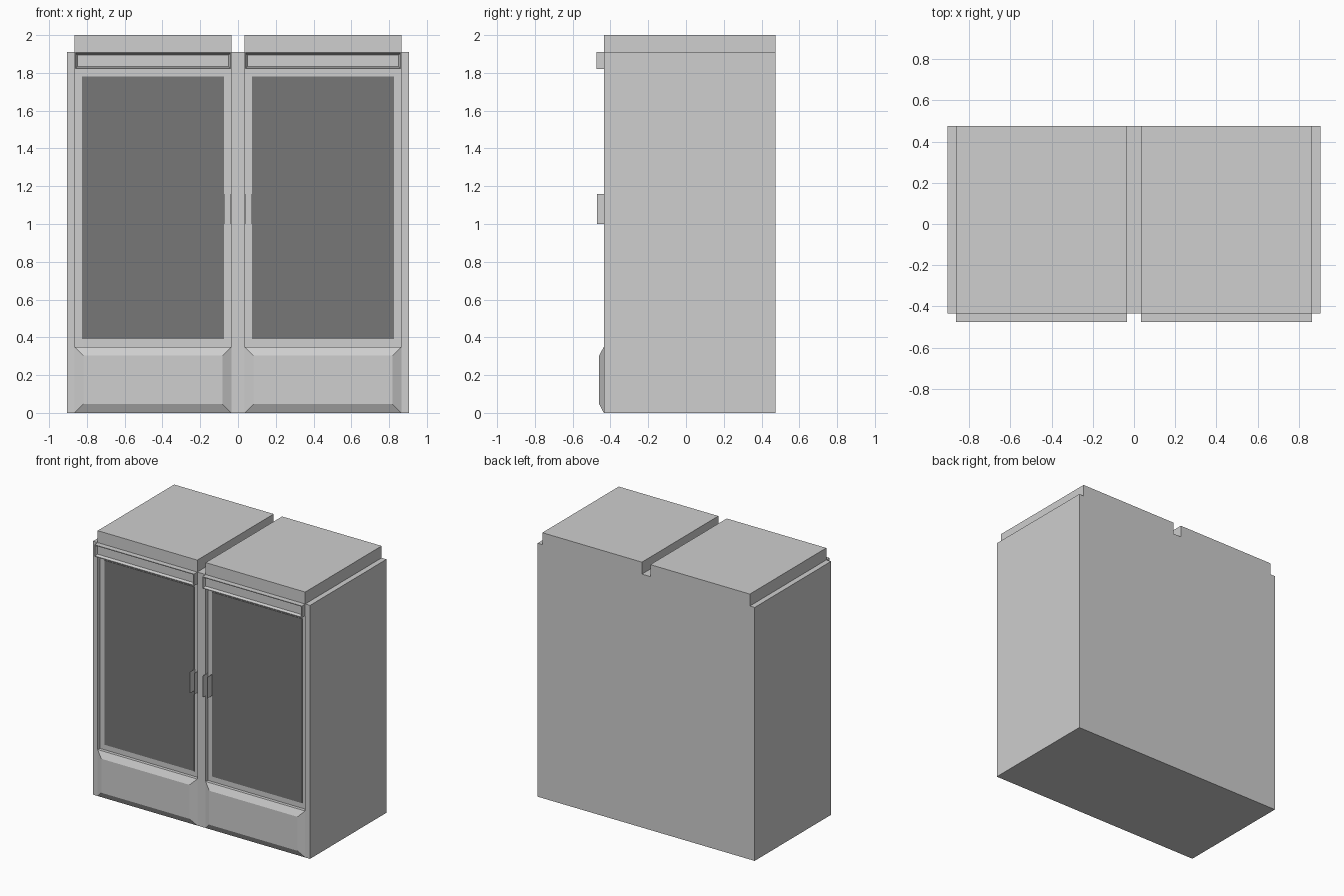
import bpy
import bmesh

cube = bpy.data.objects.get("Cube")
if cube:
    bpy.data.objects.remove(cube, do_unlink=True)


def make_material(name, value):
    mat = bpy.data.materials.new(name)
    mat.use_nodes = True
    colour = (value, value, value, 1)
    mat.diffuse_color = colour
    mat.node_tree.nodes["Principled BSDF"].inputs["Base Color"].default_value = colour
    return mat


GREY = make_material("light grey metal", 0.62)
DARK = make_material("dark grey glass", 0.185)

FRONT, BACK, RECESS = -0.435, 0.475, -0.41
TOP, SHOULDER, DOOR_TOP, DOOR_BOTTOM = 2.0, 1.91, 1.82, 0.35
INNER, OUTER, SIDE = 0.035, 0.865, 0.905


def box(name, xs, ys, zs, mat=GREY, edit=None):
    """Box between the given limits; edit may reshape its bmesh."""
    bm = bmesh.new()
    bmesh.ops.create_cube(bm, size=1)
    for v in bm.verts:
        v.co = [lim[0] if c < 0 else lim[1] for c, lim in zip(v.co, (xs, ys, zs))]
    if edit:
        bm.normal_update()
        edit(bm)
    bmesh.ops.recalc_face_normals(bm, faces=bm.faces)
    mesh = bpy.data.meshes.new(name)
    bm.to_mesh(mesh)
    bm.free()
    mesh.materials.append(mat)
    obj = bpy.data.objects.new(name, mesh)
    bpy.context.collection.objects.link(obj)
    return obj


def front_face(bm):
    return min(bm.faces, key=lambda f: f.normal.y)


def taper_front(bm):
    """Pull the front face in on all four sides."""
    face = front_face(bm)
    centre = face.calc_center_median()
    for v in face.verts:
        for axis in (0, 2):
            v.co[axis] += 0.047 if v.co[axis] < centre[axis] else -0.047


def recess_front(bm):
    """Narrow rim, then a sloping step down to a sunken panel."""
    face = front_face(bm)
    bmesh.ops.inset_region(bm, faces=[face], thickness=0.008)
    bmesh.ops.inset_region(bm, faces=[face], thickness=0.012, depth=-0.02)


# Carcass with both door openings cut in
carcass = box("cabinet_body", (-SIDE, SIDE), (FRONT, BACK), (0, SHOULDER))

for side, label in ((-1, "right"), (1, "left")):
    def span(a, b):
        return sorted((side * a, side * b))

    cutter = box("door_cutter", span(INNER, OUTER), (FRONT - 0.1, RECESS),
                 (DOOR_BOTTOM, DOOR_TOP))
    cutter.hide_render = True
    mod = carcass.modifiers.new("door_opening", "BOOLEAN")
    mod.object = cutter
    mod.operation = "DIFFERENCE"
    mod.solver = "EXACT"
    bpy.context.view_layer.objects.active = carcass
    bpy.ops.object.modifier_apply(modifier=mod.name)
    bpy.data.objects.remove(cutter, do_unlink=True)

    # Raised top, header and kick panel
    box(label + "_top_block", span(INNER, OUTER), (FRONT, BACK), (SHOULDER, TOP))
    box(label + "_header", span(INNER, OUTER), (-0.475, FRONT),
        (DOOR_TOP, SHOULDER), edit=recess_front)
    box(label + "_kick_panel", span(INNER, OUTER), (-0.46, FRONT),
        (0, DOOR_BOTTOM), edit=taper_front)

    # Door glass
    box(label + "_door_glass", span(0.075, 0.825), (RECESS - 0.004, RECESS),
        (0.39, 1.78), DARK)

    # Handle made of two thin upright plates
    for x, part in ((INNER + 0.002, "inner"), (0.073, "outer")):
        box(f"{label}_handle_{part}_plate", span(x - 0.002, x + 0.002),
            (-0.47, RECESS), (1.0, 1.16))
